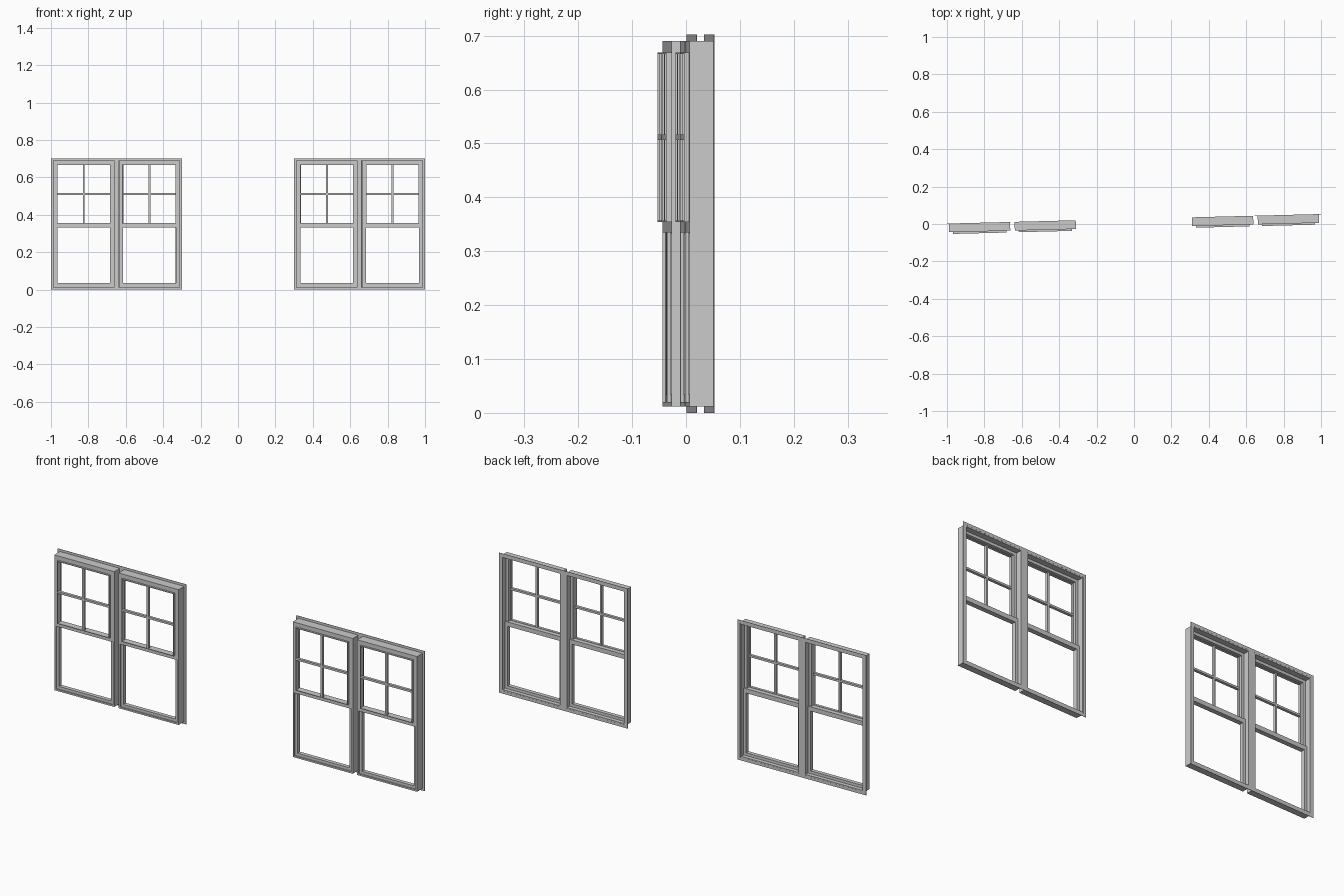
import bpy, bmesh, math
from mathutils import Matrix

if "Cube" in bpy.data.objects:
    bpy.data.objects.remove(bpy.data.objects["Cube"])

TURN = Matrix.Rotation(math.atan(0.0255), 4, 'Z')   # whole row is slightly turned
BACK, FRONT = 0.0272, -0.0188                       # depth limits of the frames


def make(name, boxes):
    """One object from boxes given as (x0, x1, y0, y1, z0, z1)."""
    bm = bmesh.new()
    for x0, x1, y0, y1, z0, z1 in boxes:
        m = Matrix.Translation(((x0 + x1) / 2, (y0 + y1) / 2, (z0 + z1) / 2)) \
            @ Matrix.Diagonal((x1 - x0, y1 - y0, z1 - z0, 1))
        bmesh.ops.create_cube(bm, size=1, matrix=TURN @ m)
    me = bpy.data.meshes.new(name)
    bm.to_mesh(me)
    bm.free()
    ob = bpy.data.objects.new(name, me)
    bpy.context.collection.objects.link(ob)
    return ob


def ring(x0, x1, y0, y1, z0, z1, t, bottom=None, top=None):
    """Four boxes forming a rectangular frame with bar width t."""
    b = t if bottom is None else bottom
    h = t if top is None else top
    return [(x0, x0 + t, y0, y1, z0, z1), (x1 - t, x1, y0, y1, z0, z1),
            (x0 + t, x1 - t, y0, y1, z0, z0 + b), (x0 + t, x1 - t, y0, y1, z1 - h, z1)]


def window(cx):
    x0, x1 = cx - 0.1635, cx + 0.1635
    z0, z1 = 0.012, 0.690
    t = 0.008
    # deep outer casing
    make("window_casing", ring(x0, x1, FRONT, BACK, z0, z1, t))
    # upper sash, at the front
    make("upper_sash", ring(x0 + t, x1 - t, FRONT, FRONT + 0.018, 0.335, z1 - t,
                            0.014, bottom=0.02))
    # lower sash, set behind the upper one
    make("lower_sash", ring(x0 + t, x1 - t, FRONT + 0.006, FRONT + 0.026, z0 + t, 0.355,
                            0.014, top=0.022))
    # projecting glazing grid of the upper sash
    gx0, gx1, gz0, gz1 = x0 + 0.021, x1 - 0.021, 0.354, 0.669
    ya, yb, w = FRONT - 0.0095, FRONT + 0.004, 0.005
    zm = (gz0 + gz1) / 2
    make("glazing_grid", ring(gx0, gx1, ya, yb, gz0, gz1, 0.003)
         + [(cx - w, cx + w, ya, yb, gz0, gz1),
            (gx0, cx - w, ya, yb, zm - w, zm + w),
            (cx + w, gx1, ya, yb, zm - w, zm + w)])


for s in (-1, 1):
    c = 0.65 * s
    for d in (-0.1755, 0.1755):
        window(c + d)
    # thin mounting flange joining the pair at the back
    make("mounting_flange", ring(c - 0.35, c + 0.35, BACK - 0.001, BACK + 0.0005,
                                 0, 0.702, 0.014)
         + [(c - 0.014, c + 0.014, BACK - 0.001, BACK + 0.0005, 0.014, 0.688)])
